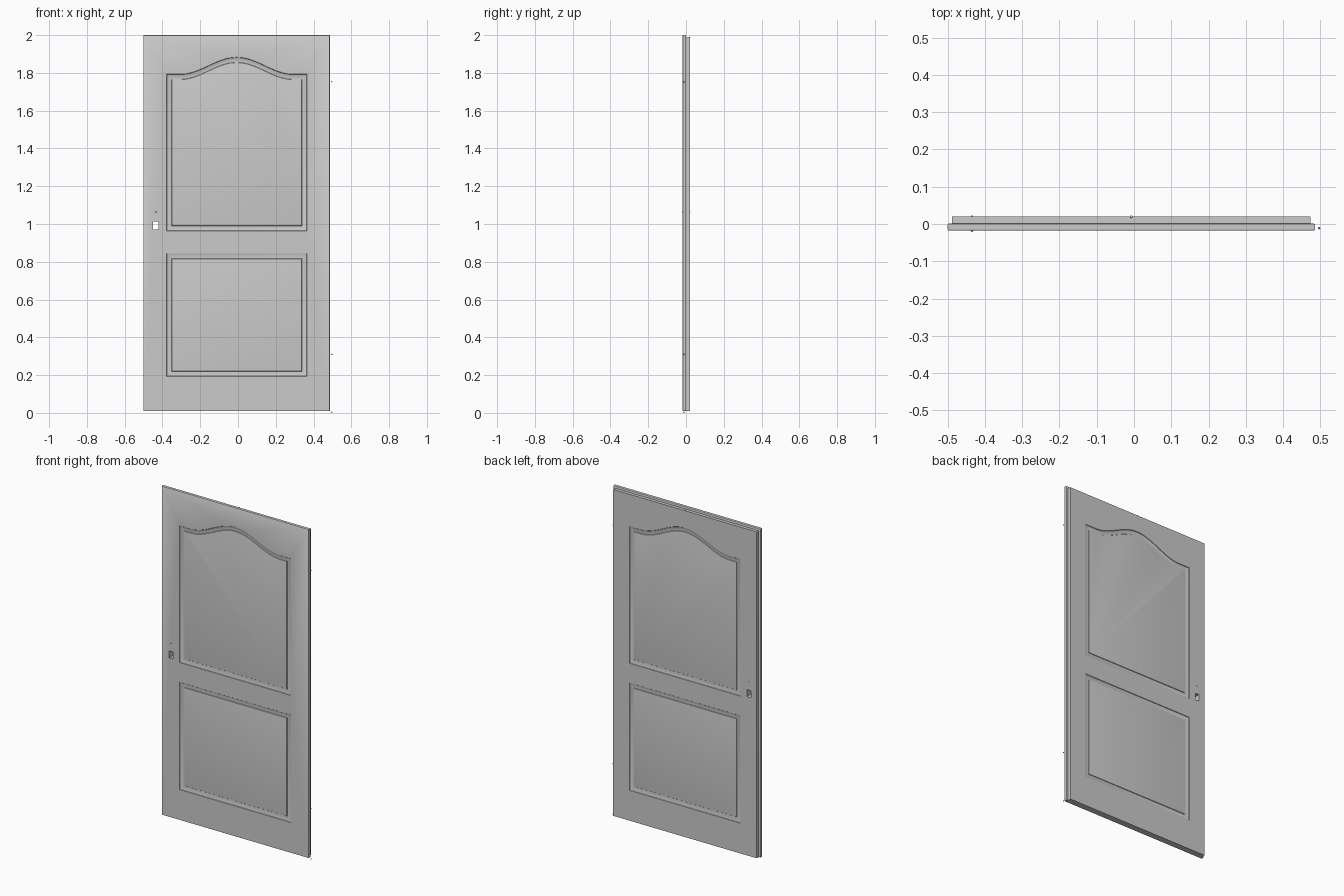
import bpy, bmesh, math

if "Cube" in bpy.data.objects:
    bpy.data.objects.remove(bpy.data.objects["Cube"])

CX = -0.007                      # door leaf centre line
FRONT, STEP, BACK = -0.018, 0.001, 0.0205
bm = bmesh.new()


def rect(x0, x1, z0, z1):
    return [(x0, z0), (x1, z0), (x1, z1), (x0, z1)]


def panel(z0, z1, rise, d):
    """Panel outline inset by d; the top edge swells into an arch of height rise."""
    hw = 0.372 - d
    pts = [(CX - hw, z0 + d), (CX + hw, z0 + d)]
    n = 48 if rise else 1
    for i in range(n + 1):
        x = hw * (1 - 2 * i / n)
        u = min(abs(x) / 0.30, 1)
        pts.append((CX + x, z1 - d + rise * 0.5 * (1 + math.cos(math.pi * u))))
    return pts


def ring(pts, y):
    vs = [bm.verts.new((x, y, z)) for x, z in pts]
    for a, b in zip(vs, vs[1:] + vs[:1]):
        bm.edges.new((a, b))
    return vs


def bridge(a, b):
    n = len(a)
    for i in range(n):
        j = (i + 1) % n
        bm.faces.new((a[i], a[j], b[j], b[i]))


def fill(loops, ny):
    edges = [bm.edges.get((a, b)) for l in loops for a, b in zip(l, l[1:] + l[:1])]
    bmesh.ops.triangle_fill(bm, edges=edges, use_beauty=True, normal=(0, ny, 0))


# Rim of the leaf: eased front lip, rebate step, narrower back layer
rim = [(0.003, FRONT), (0.001, FRONT + 0.001), (0, FRONT + 0.003), (0, STEP - 0.003),
       (0.001, STEP - 0.001), (0.003, STEP), (0.012, STEP), (0.012, BACK)]
outer = [ring(rect(-0.5 + d, 0.486 - d, 0.01, 2.0 - d * 1.1), y) for d, y in rim]
for a, b in zip(outer, outer[1:]):
    bridge(a, b)

# Moulded panels and lock hole on both faces
moulding = [(0, 0), (0.002, 0.003), (0.008, 0.005), (0.016, 0.0065), (0.024, 0.007),
            (0.027, 0.007), (0.029, 0.004), (0.034, 0.003)]
lock = []
for y, s, rim_loop in ((FRONT, 1, outer[0]), (BACK, -1, outer[-1])):
    holes = []
    for z0, z1, rise in ((0.963, 1.793, 0.09), (0.193, 0.845, 0)):
        rings = [ring(panel(z0, z1, rise, d), y + s * h) for d, h in moulding]
        for a, b in zip(rings, rings[1:]):
            bridge(a, b)
        bm.faces.new(rings[-1])
        holes.append(rings[0])
    lock.append(ring(rect(-0.449, -0.422, 0.972, 1.014), y))
    fill([rim_loop] + holes + [lock[-1]], -s)
bridge(lock[0], lock[1])

bm.faces.ensure_lookup_table()
bmesh.ops.recalc_face_normals(bm, faces=bm.faces)
me = bpy.data.meshes.new("door_leaf")
bm.to_mesh(me)
bm.free()
leaf = bpy.data.objects.new("door_leaf", me)
bpy.context.collection.objects.link(leaf)
bpy.context.view_layer.objects.active = leaf
leaf.select_set(True)
bpy.ops.object.shade_smooth_by_angle(angle=math.radians(25))


# Small round pins: handle positions, hinge side, top edge
def pin(name, loc):
    bpy.ops.mesh.primitive_uv_sphere_add(segments=12, ring_count=8, radius=0.0033, location=loc)
    bpy.context.object.name = name
    bpy.ops.object.shade_smooth()


pin("handle_pin_front", (-0.435, FRONT, 1.063))
pin("handle_pin_back", (-0.435, BACK - 0.001, 1.063))
pin("top_pin", (CX, BACK - 0.001, 1.987))
for i, z in enumerate((0.0033, 0.31, 1.753)):
    pin(f"hinge_pin_{i + 1}", (0.4967, -0.011, z))
